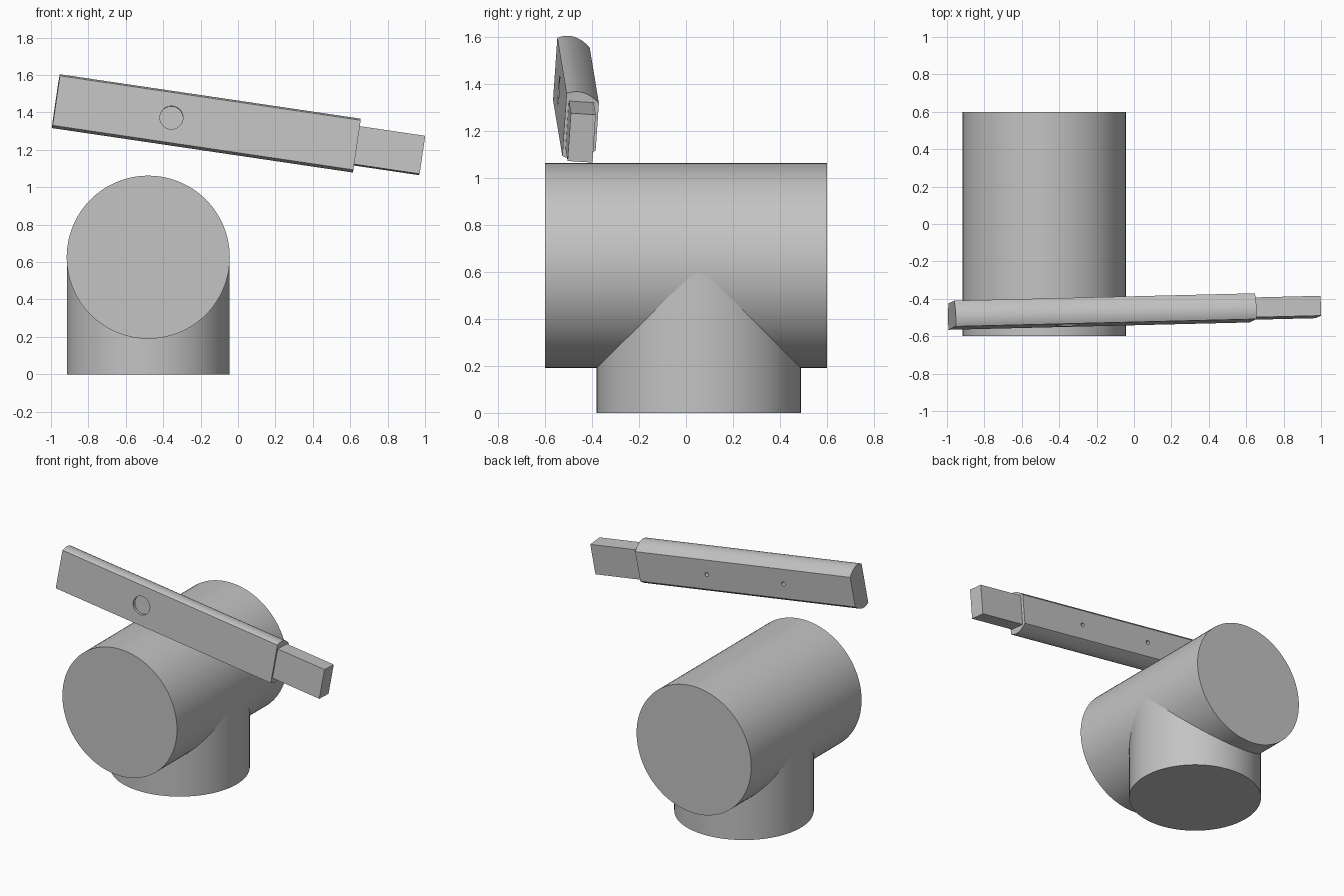
import bpy, bmesh, math
from mathutils import Matrix, Euler, Vector

cube = bpy.data.objects.get("Cube")
if cube:
    bpy.data.objects.remove(cube, do_unlink=True)

# One plain grey for everything
grey = bpy.data.materials.new("plain_grey")
grey.use_nodes = True
colour = (0.55, 0.55, 0.55, 1)
grey.diffuse_color = colour
grey.node_tree.nodes["Principled BSDF"].inputs["Base Color"].default_value = colour


def cylinder(name, radius, depth, matrix, sides=96):
    bm = bmesh.new()
    bmesh.ops.create_cone(bm, cap_ends=True, segments=sides, radius1=radius,
                          radius2=radius, depth=depth, matrix=matrix)
    return finish(name, bm)


def extrusion(name, outline, start, end, matrix):
    """Extrude a (depth, height) outline along the local x axis."""
    bm = bmesh.new()
    face = bm.faces.new([bm.verts.new((start, v, w)) for v, w in outline])
    grown = bmesh.ops.extrude_face_region(bm, geom=[face])["geom"]
    verts = [g for g in grown if isinstance(g, bmesh.types.BMVert)]
    bmesh.ops.translate(bm, verts=verts, vec=(end - start, 0, 0))
    bm.transform(matrix)
    return finish(name, bm)


def finish(name, bm):
    bmesh.ops.recalc_face_normals(bm, faces=bm.faces[:])
    mesh = bpy.data.meshes.new(name)
    bm.to_mesh(mesh)
    bm.free()
    mesh.materials.append(grey)
    obj = bpy.data.objects.new(name, mesh)
    bpy.context.collection.objects.link(obj)
    return obj


def smooth(obj):
    bpy.ops.object.select_all(action='DESELECT')
    obj.select_set(True)
    bpy.context.view_layer.objects.active = obj
    bpy.ops.object.shade_smooth_by_angle(angle=math.radians(25))


TURN_X = Matrix.Rotation(math.pi / 2, 4, 'X')

# Tee of two equal cylinders
barrel = cylinder("barrel", 0.436, 1.2,
                  Matrix.Translation((-0.48, 0, 0.626)) @ TURN_X)
stem = cylinder("stem", 0.435, 0.62, Matrix.Translation((-0.48, 0.055, 0.31)))

# Tilted frame shared by the bar parts
tilt = Euler((math.radians(-3.7), math.radians(8.4), math.radians(1.4)))
frame = Matrix.Translation((-0.17, -0.467, 1.34)) @ tilt.to_matrix().to_4x4()

# Bar: flat front and back, arched top and bottom
HALF = 0.813
FRONT, BACK = -0.07, 0.07
STEPS = 14
arch = []
for i in range(STEPS + 1):
    t = i / STEPS
    v = FRONT + (BACK - FRONT) * t
    arch.append((v, 0.134 + (0.102 - 0.134) * t + 0.1 * t * (1 - t)))
outline = arch + [(v, -w) for v, w in reversed(arch)]
bar = extrusion("bar", outline, -HALF, HALF, frame)

# Round front recess and two small back holes
for name, u, v, radius, depth in (("recess_cutter", -0.19, FRONT, 0.062, 0.04),
                                  ("hole_cutter_a", 0.29, BACK, 0.014, 0.1),
                                  ("hole_cutter_b", -0.29, BACK, 0.014, 0.1)):
    cutter = cylinder(name, radius, depth,
                      frame @ Matrix.Translation((u, v, 0)) @ TURN_X, 32)
    cutter.hide_render = True
    cutter.hide_set(True)
    cutter.display_type = 'WIRE'
    cut = bar.modifiers.new(name, 'BOOLEAN')
    cut.operation = 'DIFFERENCE'
    cut.solver = 'EXACT'
    cut.object = cutter

# Narrow end block
h, d = 0.103, 0.053
block = extrusion("end_block", [(-d, -h), (d, -h), (d, h), (-d, h)],
                  HALF - 0.01, HALF + 0.354,
                  frame @ Matrix.Translation((0, -0.005, 0)))

for obj in (barrel, stem, bar):
    smooth(obj)
